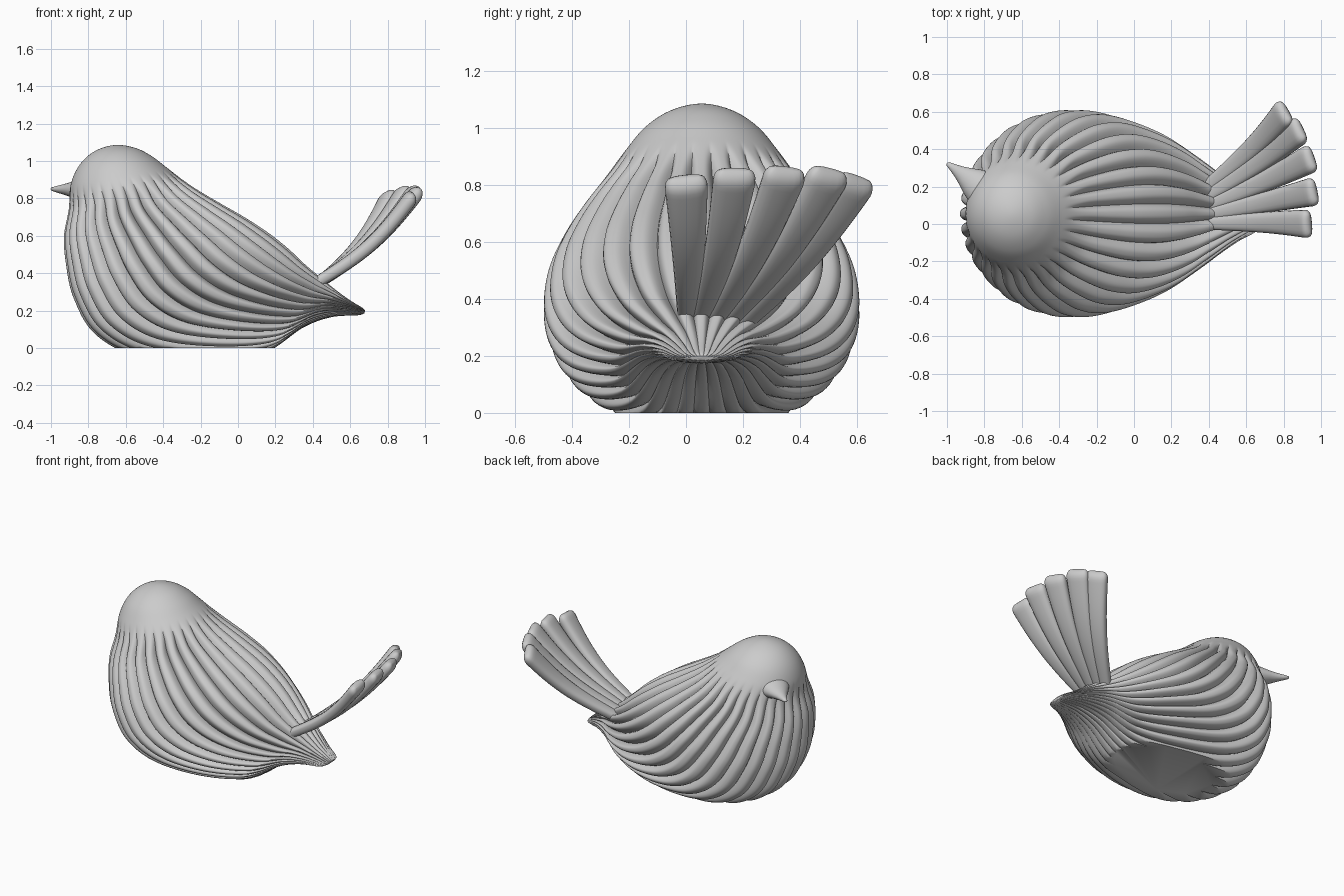
import bpy, bmesh, math
from mathutils import Vector

if "Cube" in bpy.data.objects:
    bpy.data.objects.remove(bpy.data.objects["Cube"])

CY = 0.055          # symmetry line of the body
RIBS = 30

clay = bpy.data.materials.new("plain grey")
clay.diffuse_color = (0.6, 0.6, 0.6, 1)
clay.use_nodes = True
clay.node_tree.nodes["Principled BSDF"].inputs["Base Color"].default_value = clay.diffuse_color


def finish(bm, name, angle):
    bmesh.ops.remove_doubles(bm, verts=bm.verts, dist=0.0005)
    bmesh.ops.recalc_face_normals(bm, faces=bm.faces)
    mesh = bpy.data.meshes.new(name)
    bm.to_mesh(mesh)
    bm.free()
    mesh.materials.append(clay)
    ob = bpy.data.objects.new(name, mesh)
    bpy.context.collection.objects.link(ob)
    bpy.context.view_layer.objects.active = ob
    ob.select_set(True)
    bpy.ops.object.shade_smooth_by_angle(angle=math.radians(angle))
    ob.select_set(False)
    return ob


def loft(rings):
    """Skin closed rings of points and cap both ends."""
    bm = bmesh.new()
    vs = [[bm.verts.new(p) for p in ring] for ring in rings]
    n = len(vs[0])
    for a, b in zip(vs, vs[1:]):
        for i in range(n):
            j = (i + 1) % n
            bm.faces.new((a[i], a[j], b[j], b[i]))
    bm.faces.new(vs[0])
    bm.faces.new(vs[-1])
    return bm


def spline(keys, t):
    """Catmull-Rom through tuples; t runs from 1 to len - 2."""
    i = min(int(t), len(keys) - 3)
    f = t - i
    return [0.5 * (2 * b + (c - a) * f + (2*a - 5*b + 4*c - d) * f*f
                   + (3*b - a - 3*c + d) * f**3)
            for a, b, c, d in zip(*keys[i - 1:i + 3])]


def ramp(x, lo, hi):
    x = max(0, min(1, (x - lo) / (hi - lo)))
    return x * x * (3 - 2 * x)


# Body: tilted sections (back x, back z, belly x, belly z, half width)
body = [
    (-0.77, 1.05, -0.55, 1.07, -0.11),
    (-0.66, 1.085, -0.66, 1.085, 0.0),
    (-0.55, 1.07, -0.77, 1.05, 0.11),
    (-0.46, 1.025, -0.85, 0.975, 0.20),
    (-0.375, 0.96, -0.895, 0.87, 0.27),
    (-0.29, 0.895, -0.905, 0.74, 0.34),
    (-0.20, 0.835, -0.93, 0.60, 0.415),
    (-0.08, 0.765, -0.92, 0.45, 0.485),
    (0.05, 0.69, -0.88, 0.27, 0.54),
    (0.17, 0.61, -0.77, 0.08, 0.555),
    (0.27, 0.53, -0.55, -0.04, 0.52),
    (0.36, 0.445, -0.20, -0.07, 0.44),
    (0.45, 0.37, 0.13, -0.03, 0.32),
    (0.53, 0.305, 0.35, 0.11, 0.22),
    (0.60, 0.255, 0.50, 0.165, 0.15),
    (0.665, 0.215, 0.64, 0.175, 0.095),
    (0.68, 0.20, 0.675, 0.185, 0.05),
    (0.69, 0.19, 0.69, 0.19, 0.0),
]
rings = []
SIDES = RIBS * 12
last = len(body) - 2
steps = last * 7
for s in range(steps + 1):
    t = 1 + (last - 1) * s / steps
    ax, az, bx, bz, w = spline(body, t)
    half = Vector((ax - bx, 0, az - bz)) / 2
    mid = Vector(((ax + bx) / 2, CY, (az + bz) / 2))
    size = max((half.length + abs(w)) / 2, 0.001)
    depth = min(0.05 * ramp(t, 4.0, 6.2), 0.13 * size)
    ring = []
    for i in range(SIDES):
        a = 2 * math.pi * i / SIDES
        groove = (1 - abs(math.cos(RIBS * a / 2))) ** 1.5
        k = 1 - depth * groove / size
        ring.append(mid + (half * math.cos(a)
                           + Vector((0, w * math.sin(a), 0))) * k)
    rings.append(ring)
bm = loft(rings)
# Flat base
cut = bmesh.ops.bisect_plane(bm, geom=bm.verts[:] + bm.edges[:] + bm.faces[:],
                             plane_co=(0, 0, 0), plane_no=(0, 0, 1),
                             clear_inner=True)
bmesh.ops.holes_fill(
    bm, edges=[e for e in cut["geom_cut"] if isinstance(e, bmesh.types.BMEdge)])
finish(bm, "ribbed_body", 50)

# Tail fan: five rounded feathers (base, tip)
feathers = [
    ((0.40, 0.205, 0.325), (0.815, 0.605, 0.825)),
    ((0.41, 0.155, 0.335), (0.895, 0.510, 0.850)),
    ((0.42, 0.105, 0.340), (0.955, 0.355, 0.855)),
    ((0.42, 0.055, 0.345), (0.970, 0.175, 0.850)),
    ((0.42, 0.005, 0.350), (0.940, 0.000, 0.825)),
]
for n, (base, tip) in enumerate(feathers):
    base, tip = Vector(base), Vector(tip)
    along = tip - base
    normal = Vector((0.13, -0.67, 0)).cross(along).normalized()
    if normal.z < 0:
        normal.negate()
    side = along.cross(normal).normalized()
    rings = []
    for s in range(25):
        t = s / 24
        t = 1 - (1 - t) ** 1.6          # denser near the tip
        end = max(0.02, 1 - max(0, (t - 0.93) / 0.07) ** 2.5) ** 0.5
        wide = (0.036 + 0.042 * t) * (0.55 + 0.45 * end)
        thick = (0.030 + 0.010 * t) * end
        c = base + along * t - normal * 0.045 * math.sin(math.pi * t)
        ring = []
        for i in range(20):
            a = 2 * math.pi * i / 20
            u, v = math.cos(a), math.sin(a)
            u = math.copysign(abs(u) ** 0.75, u)
            v = math.copysign(abs(v) ** 0.75, v)
            ring.append(c + side * wide * u + normal * thick * v)
        rings.append(ring)
    finish(loft(rings), f"tail_feather_{n + 1}", 50)

# Beak: flared cone turned to one side (distance, half width, half height)
start, tip = Vector((-0.82, 0.195, 0.845)), Vector((-1.0, 0.325, 0.85))
along = tip - start
side = along.cross(Vector((0, 0, 1))).normalized()
rings = []
for t, w, h in [(0, 0.10, 0.07), (0.25, 0.078, 0.05), (0.45, 0.055, 0.036),
                (0.65, 0.035, 0.026), (0.85, 0.02, 0.016), (0.97, 0.012, 0.009),
                (1.0, 0.003, 0.003)]:
    c = start + along * t
    rings.append([c + side * w * math.cos(a) + Vector((0, 0, h * math.sin(a)))
                  for a in (2 * math.pi * i / 24 for i in range(24))])
finish(loft(rings), "beak", 50)
